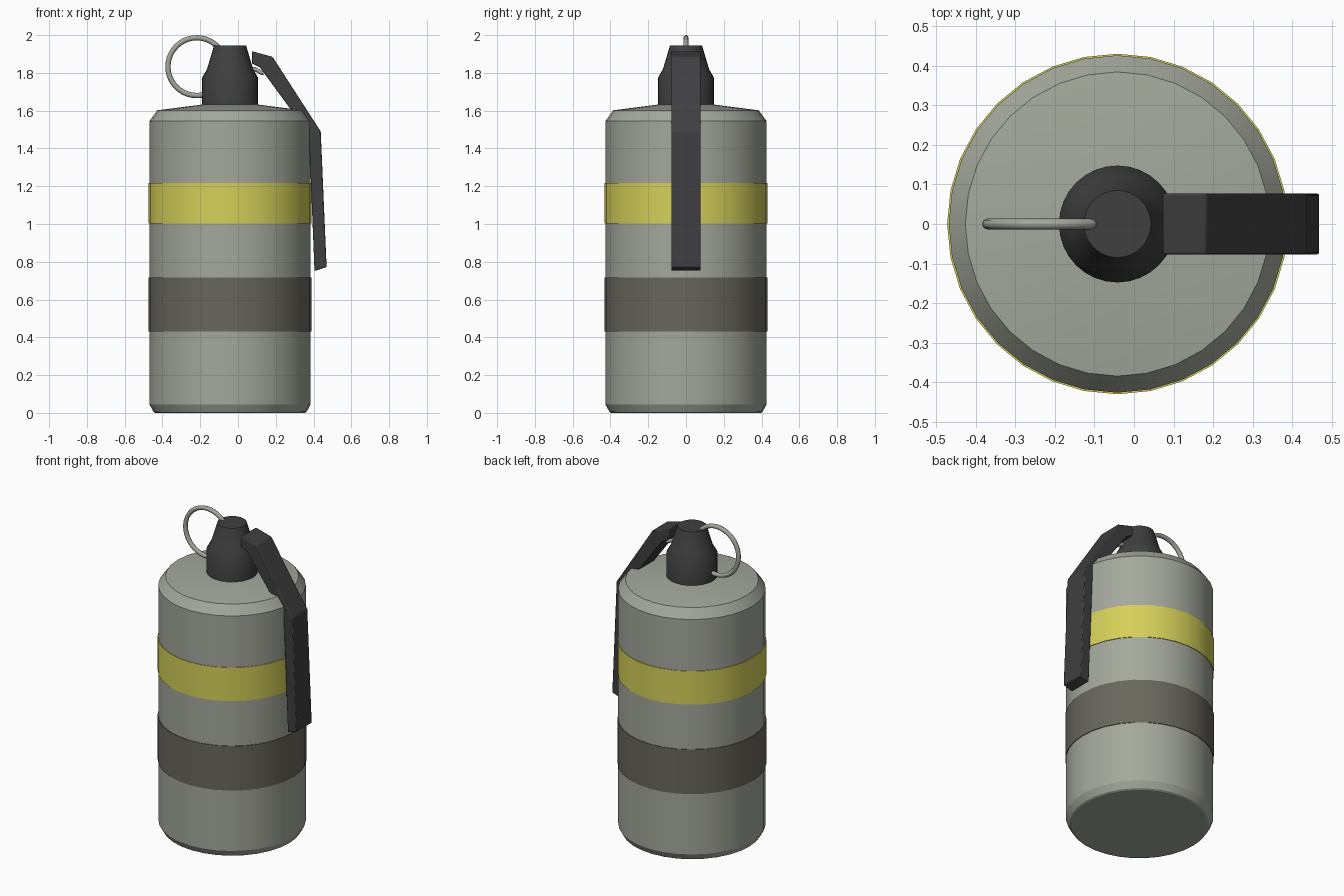
import bpy, bmesh, math
from mathutils import Vector

cube = bpy.data.objects.get("Cube")
if cube:
    bpy.data.objects.remove(cube, do_unlink=True)

AXIS_X = -0.042


def material(name, rgb):
    m = bpy.data.materials.new(name)
    m.use_nodes = True
    m.diffuse_color = (*rgb, 1)
    m.node_tree.nodes["Principled BSDF"].inputs["Base Color"].default_value = (*rgb, 1)
    return m


grey = material("grey green paint", (0.37, 0.39, 0.33))
yellow = material("yellow paint", (0.66, 0.63, 0.10))
brown = material("dark brown grey paint", (0.14, 0.135, 0.11))
black = material("black metal", (0.05, 0.05, 0.052))
steel = material("pin steel", (0.37, 0.38, 0.33))


def finish(obj, mat, angle=30):
    if not obj.data.materials:
        obj.data.materials.append(mat)
    bpy.ops.object.select_all(action="DESELECT")
    obj.select_set(True)
    bpy.context.view_layer.objects.active = obj
    bpy.ops.object.shade_smooth_by_angle(angle=math.radians(angle))
    return obj


def add_object(name, bm):
    bmesh.ops.recalc_face_normals(bm, faces=bm.faces)
    mesh = bpy.data.meshes.new(name)
    bm.to_mesh(mesh)
    bm.free()
    obj = bpy.data.objects.new(name, mesh)
    bpy.context.collection.objects.link(obj)
    return obj


def lathe(name, profile, mat, sides=32, closed=False, angle=30):
    """Turn (radius, height) points about the canister axis; open profiles get end caps."""
    bm = bmesh.new()
    rings = []
    for r, z in profile:
        turns = [2 * math.pi * i / sides for i in range(sides)]
        rings.append([bm.verts.new((AXIS_X + r * math.cos(a), r * math.sin(a), z)) for a in turns])
    pairs = list(zip(rings, rings[1:]))
    if closed:
        pairs.append((rings[-1], rings[0]))
    else:
        bm.faces.new(rings[0])
        bm.faces.new(rings[-1])
    for low, high in pairs:
        for i in range(sides):
            j = (i + 1) % sides
            bm.faces.new((low[i], low[j], high[j], high[i]))
    return finish(add_object(name, bm), mat, angle)


def tube(name, points, radius, mat, cyclic=False):
    """Round wire following a path of points."""
    curve = bpy.data.curves.new(name, "CURVE")
    curve.dimensions = "3D"
    curve.bevel_depth = radius
    curve.bevel_resolution = 2
    curve.use_fill_caps = True
    spline = curve.splines.new("POLY")
    spline.points.add(len(points) - 1)
    for p, co in zip(spline.points, points):
        p.co = (*co, 1)
    spline.use_cyclic_u = cyclic
    obj = bpy.data.objects.new(name, curve)
    bpy.context.collection.objects.link(obj)
    bpy.ops.object.select_all(action="DESELECT")
    obj.select_set(True)
    bpy.context.view_layer.objects.active = obj
    bpy.ops.object.convert(target="MESH")
    return finish(bpy.context.object, mat, 50)


# Canister with chamfered rims and a shallow cone lid
lathe("canister_body", [(0.395, 0), (0.405, 0.005), (0.427, 0.045), (0.427, 1.545),
                        (0.385, 1.602), (0.15, 1.632)], grey, angle=25)

# Painted bands, slightly proud of the wall
for name, low, high, mat in (("yellow_band", 1.003, 1.217, yellow),
                             ("brown_band", 0.432, 0.716, brown)):
    lathe(name, [(0.424, low), (0.431, low), (0.431, high), (0.424, high)], mat, closed=True)

# Fuse head
lathe("fuse_head", [(0.148, 1.61), (0.148, 1.775), (0.122, 1.82), (0.085, 1.945)], black, angle=40)

# Safety lever: bent side profile extruded across its width
profile = [(0.073, 1.915), (0.183, 1.885), (0.438, 1.49), (0.469, 0.772), (0.405, 0.751),
           (0.375, 1.49), (0.335, 1.58), (0.275, 1.612), (0.115, 1.83), (0.073, 1.85)]
bm = bmesh.new()
side = bm.faces.new([bm.verts.new((x, -0.077, z)) for x, z in profile])
extruded = bmesh.ops.extrude_face_region(bm, geom=[side])["geom"]
bmesh.ops.translate(bm, vec=Vector((0, 0.154, 0)),
                    verts=[v for v in extruded if isinstance(v, bmesh.types.BMVert)])
lever = add_object("safety_lever", bm)
bevel = lever.modifiers.new("soft_edges", "BEVEL")
bevel.width = 0.005
bevel.segments = 2
finish(lever, black)

# Pull ring and the pin through the fuse head
ring = [(-0.218 + 0.153 * math.cos(math.tau * i / 40), 0, 1.833 + 0.153 * math.sin(math.tau * i / 40))
        for i in range(40)]
tube("pull_ring", ring, 0.014, steel, cyclic=True)
tube("pin", [(-0.08, 0, 1.82), (0.09, 0, 1.82), (0.125, 0, 1.80), (0.135, 0, 1.80)], 0.011, steel)
